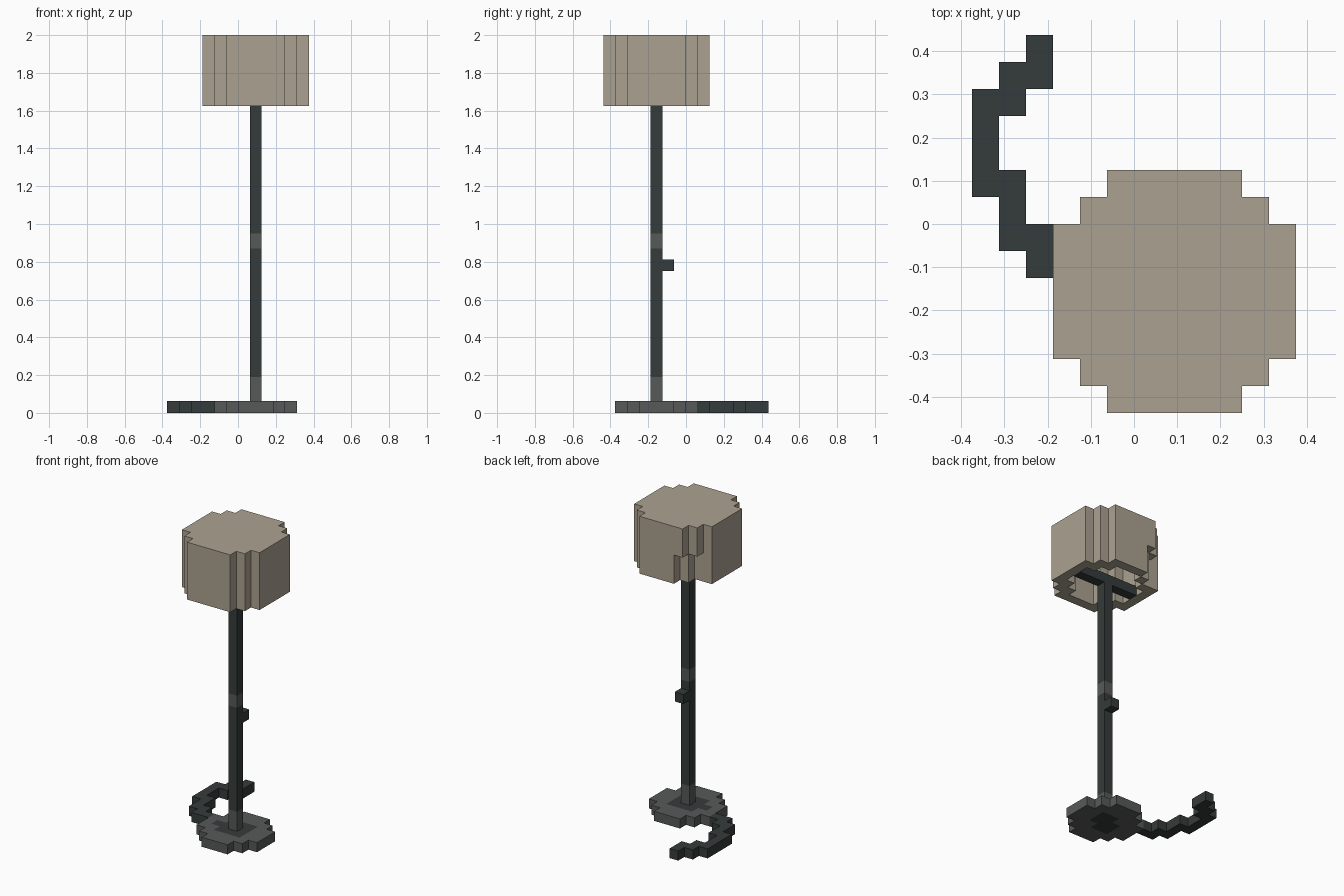
import bpy
import bmesh
from mathutils import Vector

cube = bpy.data.objects.get("Cube")
if cube:
    bpy.data.objects.remove(cube, do_unlink=True)

U = 1 / 16                                 # block size
AXIS = Vector((0.09375, -0.15625, U / 2))  # centre of the pole's lowest block


def material(name, rgb):
    m = bpy.data.materials.new(name)
    m.use_nodes = True
    m.diffuse_color = (*rgb, 1)
    m.node_tree.nodes["Principled BSDF"].inputs["Base Color"].default_value = (*rgb, 1)
    return m


BEIGE = material("beige fabric", (0.41, 0.36, 0.285))
DARK = material("dark metal", (0.036, 0.044, 0.043))
GREY = material("grey metal", (0.095, 0.102, 0.1))


def finish(name, bm, mats):
    bmesh.ops.remove_doubles(bm, verts=bm.verts, dist=U / 100)
    mesh = bpy.data.meshes.new(name)
    bm.to_mesh(mesh)
    bm.free()
    for m in mats:
        mesh.materials.append(m)
    bpy.context.collection.objects.link(bpy.data.objects.new(name, mesh))


def blocks(name, cells, mats, pick=lambda cell, normal: 0):
    """Outer skin of a set of unit blocks, coloured by the pick rule."""
    bm = bmesh.new()
    cells = set(cells)
    for cell in cells:
        for axis in range(3):
            for sign in (-1, 1):
                n = Vector((0, 0, 0))
                n[axis] = sign
                if tuple(int(a + b) for a, b in zip(cell, n)) in cells:
                    continue
                a = Vector((0, 0, 0))
                a[(axis + 1) % 3] = 1
                b = n.cross(a)
                mid = Vector(cell) + n / 2
                quad = [mid + (s * a + t * b) / 2
                        for s, t in ((-1, -1), (1, -1), (1, 1), (-1, 1))]
                face = bm.faces.new([bm.verts.new(AXIS + p * U) for p in quad])
                face.material_index = pick(cell, n)
    finish(name, bm, mats)


def pole_part(name, z0, z1, mat):
    """Square section of the pole."""
    bm = bmesh.new()
    bmesh.ops.create_cube(bm, size=1)
    for v in bm.verts:
        v.co = (AXIS.x + v.co.x * U, AXIS.y + v.co.y * U, z0 + (v.co.z + 0.5) * (z1 - z0))
    finish(name, bm, [mat])


def disc(r):
    """Stepped round footprint."""
    span = range(-r, r + 1)
    limit = r + r // 2 if r % 2 == 0 else r + 1
    return {(i, j) for i in span for j in span if abs(i) + abs(j) <= limit}


# Shade: hollow stepped drum with a lid and a low gap in the back corner
outer, inner = disc(4), disc(3)
gap = {(-2, 4), (-3, 3)}
shade = {(i, j, 31) for i, j in outer}
for k in range(26, 31):
    wall = outer - inner
    if k < 29:
        wall = wall - gap
    shade |= {(i, j, k) for i, j in wall}
blocks("shade", shade, [BEIGE])

# Crossbar holding the shade
blocks("shade_crossbar", [(i, 0, 26) for i in range(-3, 4)], [DARK])

# Pole with two grey collars
pole_part("pole_foot", U, 0.19, GREY)
pole_part("lower_pole", 0.19, 0.87, DARK)
pole_part("pole_collar", 0.87, 0.95, GREY)
pole_part("upper_pole", 0.95, 26 * U, DARK)

# Switch on the back of the pole
blocks("switch", [(0, 1, 12)], [DARK])

# Base: grey disc with dark patches around the centre
def base_colour(cell, normal):
    i, j, _ = cell
    core = max(abs(i), abs(j)) <= 1
    if normal.z > 0:
        return int(core or (i, j) == (-2, 0))
    return int(normal.z < 0 and core and i * j >= 0)


blocks("base", [(i, j, 0) for i, j in disc(3)], [GREY, DARK], base_colour)

# Cable snaking back along the floor, given as columns for each row
rows = [(-5, -4), (-6, -5), (-6,), (-7, -6), (-7,), (-7,), (-7, -6), (-6, -5), (-5,)]
blocks("cable", [(i, j, 0) for j, row in enumerate(rows, 1) for i in row], [DARK])
